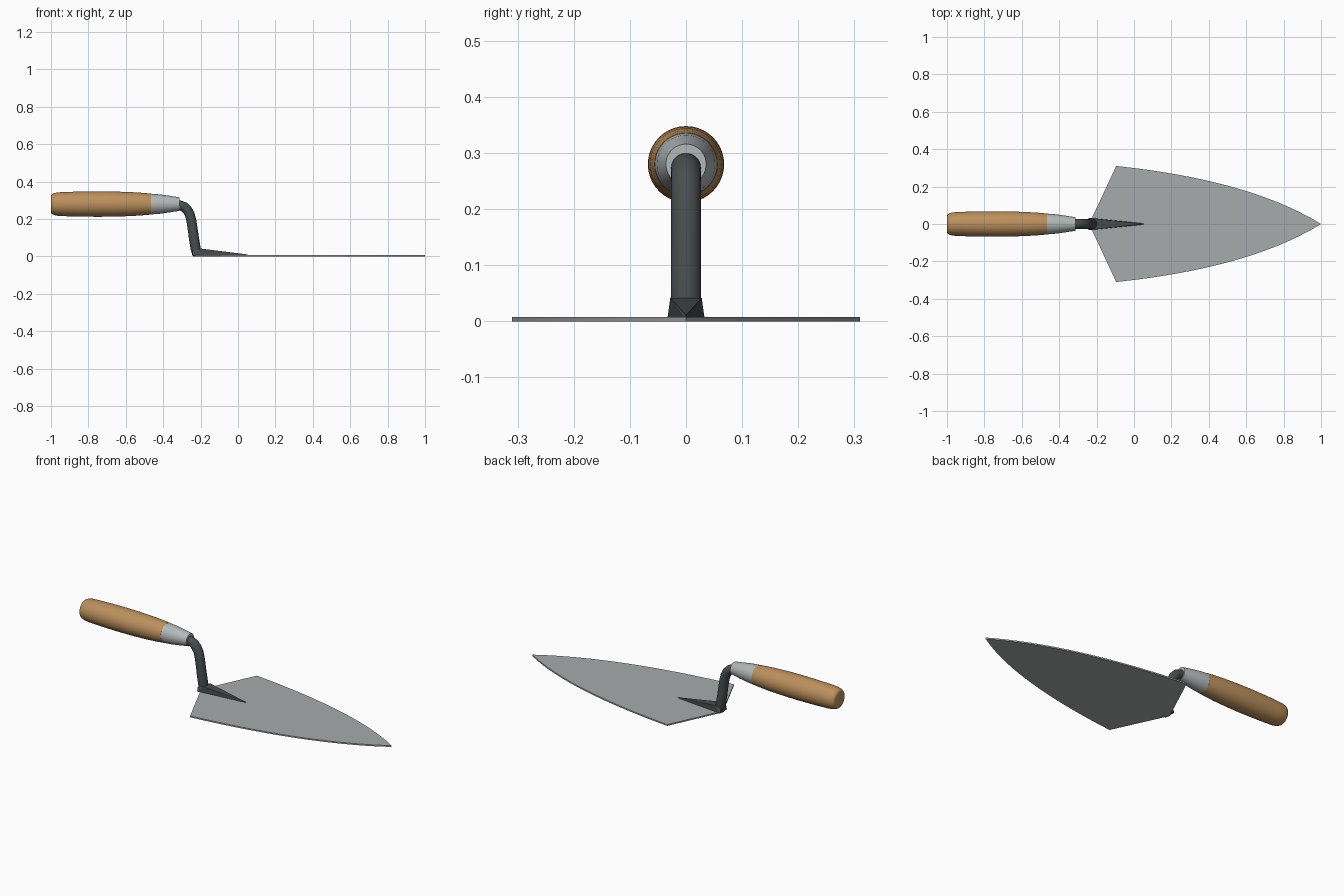
import bpy, bmesh, math
from mathutils import Vector

if "Cube" in bpy.data.objects:
    bpy.data.objects.remove(bpy.data.objects["Cube"])


def material(name, rgb):
    m = bpy.data.materials.new(name)
    m.diffuse_color = (*rgb, 1)
    m.use_nodes = True
    m.node_tree.nodes["Principled BSDF"].inputs["Base Color"].default_value = m.diffuse_color
    return m


WOOD = material("warm wood", (0.50, 0.28, 0.11))
STEEL = material("blade steel", (0.39, 0.41, 0.41))
COLLAR = material("pale metal", (0.45, 0.48, 0.49))
IRON = material("dark iron", (0.065, 0.075, 0.075))


def finish(bm, name, mat, smooth=True):
    bmesh.ops.recalc_face_normals(bm, faces=bm.faces)
    me = bpy.data.meshes.new(name)
    bm.to_mesh(me)
    bm.free()
    me.materials.append(mat)
    ob = bpy.data.objects.new(name, me)
    bpy.context.collection.objects.link(ob)
    if smooth:
        bpy.ops.object.select_all(action='DESELECT')
        ob.select_set(True)
        bpy.context.view_layer.objects.active = ob
        bpy.ops.object.shade_smooth_by_angle(angle=math.radians(35))
    return ob


def sweep(name, path, mat, sides=32):
    """Loft circles along (x, z, radius) points in the y = 0 plane.
    Each ring is perpendicular to the path."""
    bm = bmesh.new()
    rings = []
    for i, (x, z, r) in enumerate(path):
        a, b = path[max(i - 1, 0)], path[min(i + 1, len(path) - 1)]
        d = Vector((b[0] - a[0], 0, b[1] - a[1])).normalized()
        up = Vector((-d.z, 0, d.x))
        side = Vector((0, 1, 0))
        ring = []
        for k in range(sides):
            t = 2 * math.pi * k / sides
            ring.append(bm.verts.new(Vector((x, 0, z)) + r * (math.cos(t) * side + math.sin(t) * up)))
        rings.append(ring)
    for p, q in zip(rings, rings[1:]):
        for k in range(sides):
            n = (k + 1) % sides
            bm.faces.new((p[k], p[n], q[n], q[k]))
    bm.faces.new(rings[0])
    bm.faces.new(rings[-1])
    return finish(bm, name, mat)


# Wooden grip with a rounded butt and a slight belly
AXIS = 0.28
grip = [(-1.0, 0.044), (-0.996, 0.052), (-0.985, 0.058), (-0.965, 0.0625), (-0.92, 0.065),
        (-0.84, 0.067), (-0.75, 0.068), (-0.66, 0.067), (-0.57, 0.064), (-0.51, 0.060), (-0.465, 0.056)]
sweep("handle", [(x, AXIS, r) for x, r in grip], WOOD, 40)

# Tapered metal collar
collar = [(-0.467, 0.0555), (-0.42, 0.052), (-0.37, 0.045), (-0.312, 0.036)]
sweep("ferrule", [(x, AXIS, r) for x, r in collar], COLLAR, 40)

# Bent shank from the collar down to the blade
shank = [(-0.34, 0.275, 0.0265), (-0.31, 0.273, 0.0265), (-0.288, 0.265, 0.0265), (-0.270, 0.247, 0.0265),
         (-0.257, 0.222, 0.0265), (-0.249, 0.19, 0.0265), (-0.240, 0.13, 0.0265), (-0.236, 0.10, 0.027),
         (-0.226, 0.04, 0.027), (-0.220, 0.006, 0.023)]
sweep("shank", shank, IRON)

# Wedge tang tapering forward to a point on the blade
bm = bmesh.new()
corners = [(-0.243, -0.033, 0.006), (-0.243, 0.033, 0.006), (-0.245, -0.024, 0.030), (-0.245, 0.024, 0.030),
           (-0.20, -0.028, 0.042), (-0.20, 0.028, 0.042), (0.05, -0.003, 0.006), (0.05, 0.003, 0.006),
           (0.05, 0.0, 0.011)]
for c in corners:
    bm.verts.new(c)
bmesh.ops.convex_hull(bm, input=bm.verts)
finish(bm, "tang", IRON, False)

# Flat pointed blade: straight heel edges and curved long sides
p0, p1, p2 = Vector((-0.095, 0.31)), Vector((0.62, 0.235)), Vector((1.0, 0.0))
half = []
for i in range(21):
    t = i / 20
    half.append((1 - t) ** 2 * p0 + 2 * t * (1 - t) * p1 + t * t * p2)
outline = [(-0.24, 0.0)] + [(p.x, p.y) for p in half] + [(p.x, -p.y) for p in reversed(half[:-1])]
bm = bmesh.new()
face = bm.faces.new([bm.verts.new((x, y, 0)) for x, y in outline])
ext = bmesh.ops.extrude_face_region(bm, geom=[face])
bmesh.ops.translate(bm, vec=(0, 0, 0.008),
                    verts=[g for g in ext["geom"] if isinstance(g, bmesh.types.BMVert)])
finish(bm, "blade", STEEL)
